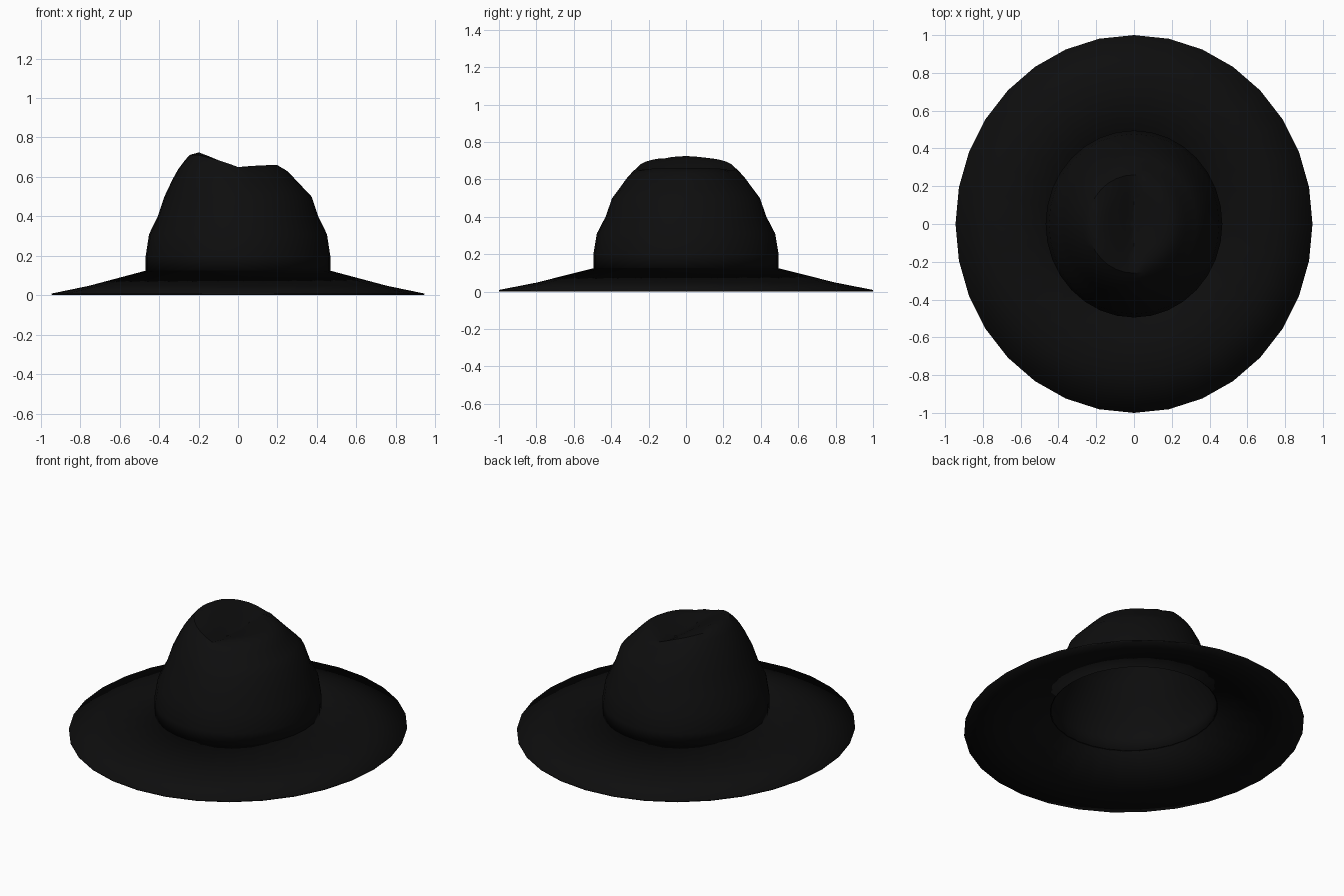
import bpy, bmesh, math

if "Cube" in bpy.data.objects:
    bpy.data.objects.remove(bpy.data.objects["Cube"])

SEG = 32
SX = 0.945          # hat is slightly narrower in x

felt = bpy.data.materials.new("black_felt")
felt.diffuse_color = (0.0042, 0.0042, 0.0043, 1)
felt.use_nodes = True
felt.node_tree.nodes["Principled BSDF"].inputs["Base Color"].default_value = felt.diffuse_color


def lerp_table(table, v):
    if v <= table[0][0]:
        return table[0][1]
    for (a, za), (b, zb) in zip(table, table[1:]):
        if v <= b:
            return za + (zb - za) * (v - a) / (b - a)
    return table[-1][1]


# crown shoulders: height against radius on the tall and the low side
TALL = [(0.21, 0.725), (0.265, 0.71), (0.32, 0.64), (0.35, 0.59), (0.395, 0.5)]
LOW = [(0.21, 0.66), (0.265, 0.63), (0.32, 0.575), (0.395, 0.5)]
# ridge line across the top, with a crease in the middle
RIDGE = [(-0.2, 0.725), (0.0, 0.65), (0.04, 0.66), (0.2, 0.66)]


def crown_height(x, y, r):
    t = min(max((x + 0.2) / 0.3, 0), 1)
    dome = lerp_table(TALL, r) * (1 - t) + lerp_table(LOW, r) * t
    dip = 0.025 * math.exp(-(x / 0.08) ** 2) * max(0, 1 - (y / 0.25) ** 2)
    return min(dome, lerp_table(RIDGE, x)) - dip


def build(name, rings, close_top):
    """Loft elliptical rings; z of None means the creased crown top."""
    bm = bmesh.new()
    loops = []
    for r, z in rings:
        loop = []
        for i in range(SEG):
            a = 2 * math.pi * i / SEG
            x, y = SX * r * math.cos(a), r * math.sin(a)
            loop.append(bm.verts.new((x, y, crown_height(x, y, r) if z is None else z)))
        loops.append(loop)
    for lo, hi in zip(loops, loops[1:]):
        for i in range(SEG):
            j = (i + 1) % SEG
            bm.faces.new((lo[i], lo[j], hi[j], hi[i]))
    if close_top:
        tip = bm.verts.new((0, 0, crown_height(0, 0, 0)))
        for i in range(SEG):
            bm.faces.new((loops[-1][i], loops[-1][(i + 1) % SEG], tip))
    me = bpy.data.meshes.new(name)
    bm.to_mesh(me)
    bm.free()
    ob = bpy.data.objects.new(name, me)
    bpy.context.collection.objects.link(ob)
    me.materials.append(felt)
    # thin felt thickness, inwards
    sol = ob.modifiers.new("thickness", 'SOLIDIFY')
    sol.thickness = 0.008
    sol.offset = -1
    bpy.ops.object.select_all(action='DESELECT')
    ob.select_set(True)
    bpy.context.view_layer.objects.active = ob
    bpy.ops.object.shade_smooth_by_angle(angle=math.radians(40))
    return ob


# sloping brim
build("brim", [(1.0, 0.009), (0.8, 0.048), (0.495, 0.125)], False)

# crown walls and creased top
walls = [(0.495, 0.122), (0.495, 0.2), (0.477, 0.31), (0.43, 0.4), (0.395, 0.5)]
top = [(r, None) for r in (0.35, 0.32, 0.29, 0.26, 0.21, 0.16, 0.11, 0.06, 0.03)]
build("crown", walls + top, True)
